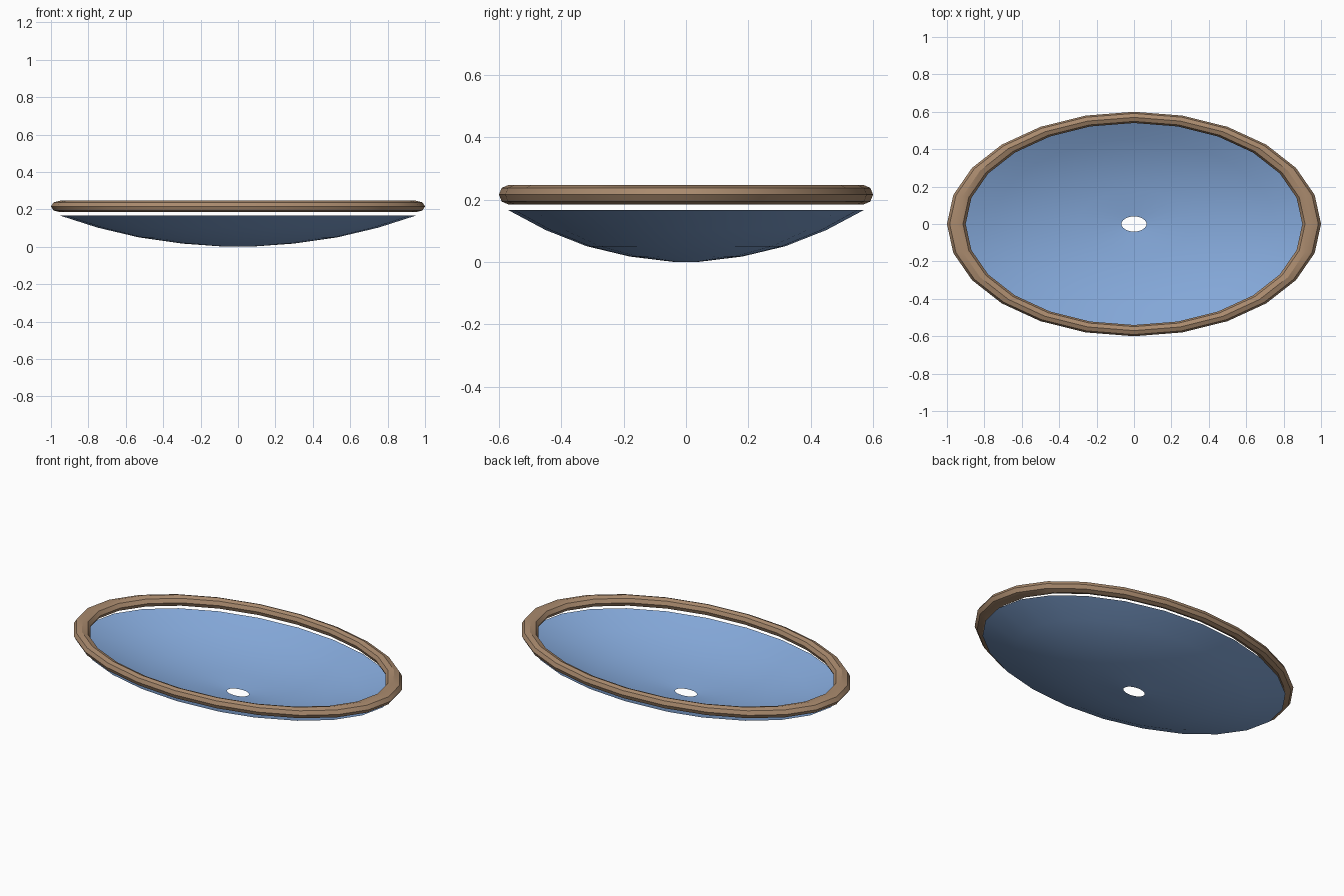
import bpy, bmesh, math

if "Cube" in bpy.data.objects:
    bpy.data.objects.remove(bpy.data.objects["Cube"], do_unlink=True)

SEGMENTS = 24
DEPTH = 0.6          # y scale of the oval


def material(name, rgb):
    mat = bpy.data.materials.new(name)
    mat.use_nodes = True
    colour = (*rgb, 1.0)
    mat.diffuse_color = colour
    mat.node_tree.nodes["Principled BSDF"].inputs["Base Color"].default_value = colour
    return mat


def oval_lathe(name, profile, mat, closed=False):
    """Sweep (radius, z) points around z, squashed into an oval."""
    bm = bmesh.new()
    rings = []
    for r, z in profile:
        ring = []
        for i in range(SEGMENTS):
            a = math.tau * i / SEGMENTS
            ring.append(bm.verts.new((r * math.cos(a), r * DEPTH * math.sin(a), z)))
        rings.append(ring)
    pairs = list(zip(rings, rings[1:]))
    if closed:
        pairs.append((rings[-1], rings[0]))
    for lower, upper in pairs:
        for i in range(SEGMENTS):
            j = (i + 1) % SEGMENTS
            bm.faces.new((lower[i], upper[i], upper[j], lower[j]))
    mesh = bpy.data.meshes.new(name)
    bm.to_mesh(mesh)
    bm.free()
    mesh.materials.append(mat)
    obj = bpy.data.objects.new(name, mesh)
    bpy.context.collection.objects.link(obj)
    bpy.ops.object.select_all(action="DESELECT")
    obj.select_set(True)
    bpy.context.view_layer.objects.active = obj
    bpy.ops.object.shade_smooth_by_angle(angle=math.radians(30))
    return obj


blue = material("basin blue", (0.23, 0.39, 0.69))
brown = material("rim brown", (0.40, 0.255, 0.155))

# Thin shallow basin with an open drain hole
oval_lathe("basin", [(0.067, 0.0), (0.30, 0.017), (0.53, 0.05),
                     (0.75, 0.102), (0.95, 0.166)], blue)

# Eight-sided rim ring floating just above the basin
ring_profile = [(0.95 + 0.05 * math.cos(math.tau * k / 8),
                 0.2155 + 0.031 * math.sin(math.tau * k / 8)) for k in range(8)]
rim = oval_lathe("rim", ring_profile, brown, closed=True)

# Make the rim normals face outward
bm = bmesh.new()
bm.from_mesh(rim.data)
bmesh.ops.recalc_face_normals(bm, faces=bm.faces)
bm.to_mesh(rim.data)
bm.free()
